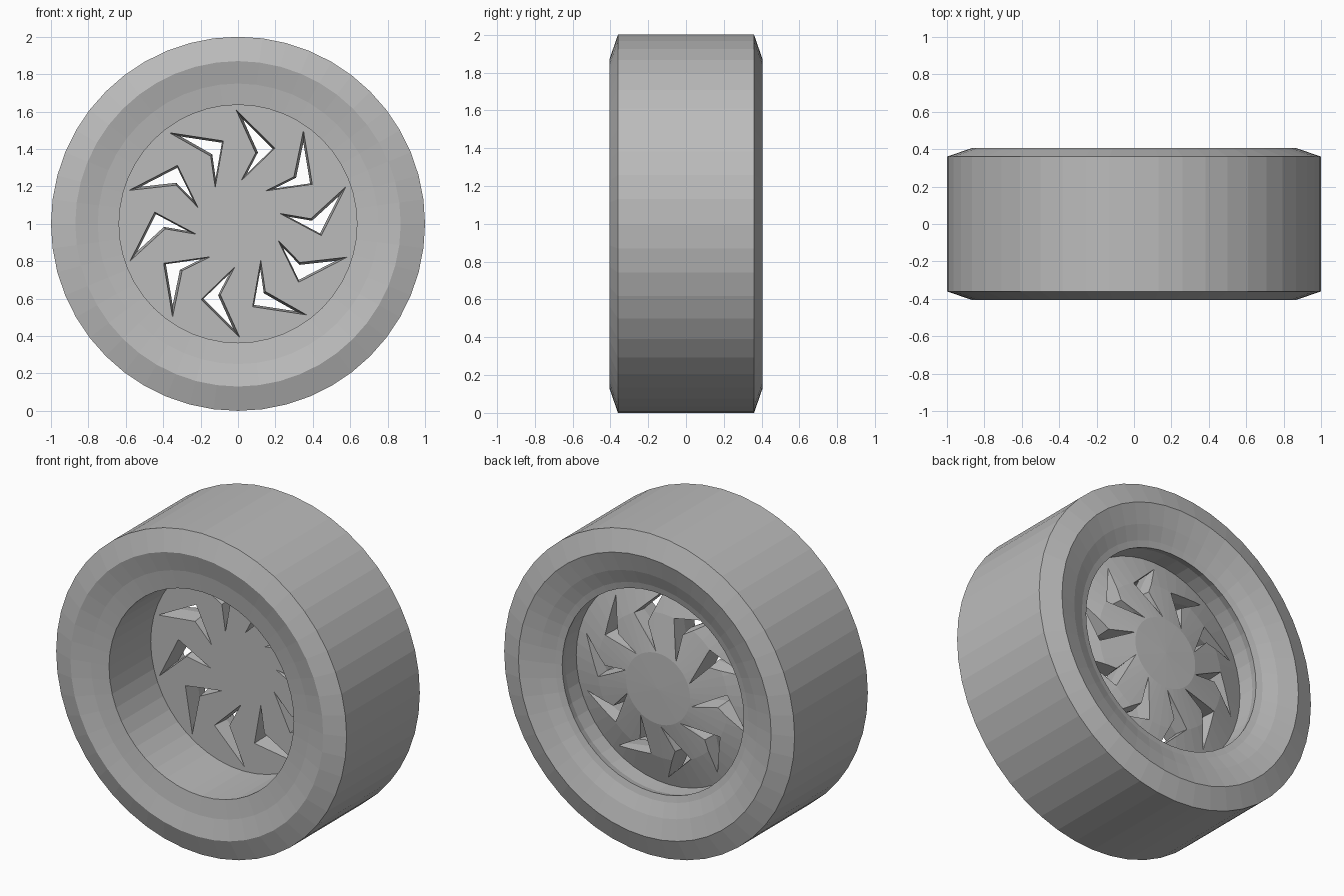
import bpy, bmesh, math

cube = bpy.data.objects.get("Cube")
if cube:
    bpy.data.objects.remove(cube, do_unlink=True)

SEGMENTS = 48
SPOKES = 10
CENTRE_Z = 1.0

grey = bpy.data.materials.new("plain grey")
grey.use_nodes = True
colour = (0.5, 0.5, 0.5, 1)
grey.diffuse_color = colour
grey.node_tree.nodes["Principled BSDF"].inputs["Base Color"].default_value = colour


def make_object(name, bm):
    bmesh.ops.remove_doubles(bm, verts=bm.verts, dist=0.0001)
    bmesh.ops.recalc_face_normals(bm, faces=bm.faces)
    mesh = bpy.data.meshes.new(name)
    bm.to_mesh(mesh)
    bm.free()
    mesh.materials.append(grey)
    obj = bpy.data.objects.new(name, mesh)
    bpy.context.collection.objects.link(obj)
    return obj


def lathe(name, profile):
    """Turn a closed (radius, y) profile around the axle."""
    bm = bmesh.new()
    rings = []
    for i in range(SEGMENTS):
        a = math.tau * i / SEGMENTS
        rings.append([bm.verts.new((r * math.sin(a), y, CENTRE_Z + r * math.cos(a)))
                      for r, y in profile])
    n = len(profile)
    for i, ring in enumerate(rings):
        after = rings[(i + 1) % SEGMENTS]
        for j in range(n):
            k = (j + 1) % n
            if profile[j][0] == 0 and profile[k][0] == 0:
                continue
            corners = [ring[j], ring[k], after[k], after[j]]
            if profile[j][0] == 0:
                corners.pop(3)
            elif profile[k][0] == 0:
                corners.pop(2)
            bm.faces.new(corners)
    return make_object(name, bm)


# Tyre with dished sidewalls and the rim barrel
lathe("tyre", [
    (0.636, -0.36), (0.75, -0.375), (0.87, -0.405), (1.0, -0.36),
    (1.0, 0.36), (0.87, 0.405), (0.75, 0.37), (0.665, 0.335),
    (0.625, 0.325), (0.636, 0.28)])

# Wheel disc, flat in front and domed at the back
disc = lathe("wheel_disc", [
    (0, 0.05), (0.64, 0.05), (0.64, 0.17), (0.45, 0.23),
    (0.22, 0.275), (0, 0.28)])

# Hooked openings, narrowing halfway through the disc
HOOK = [(0.61, 0), (0.45, -27), (0.23, -5), (0.39, -15)]
LAYERS = [(-0.03, 1.0), (0.05, 1.0), (0.15, 0.76), (0.24, 1.0), (0.35, 1.0)]


def hook_ring(bm, turn, y, scale):
    flat = [(r * math.cos(math.radians(a) + turn), r * math.sin(math.radians(a) + turn))
            for r, a in HOOK]
    mx = (flat[1][0] + flat[3][0]) / 2
    mz = (flat[1][1] + flat[3][1]) / 2
    return [bm.verts.new((mx + (x - mx) * scale, y, CENTRE_Z + mz + (z - mz) * scale))
            for x, z in flat]


bm = bmesh.new()
for s in range(SPOKES):
    turn = math.radians(19) + math.tau * s / SPOKES
    rings = [hook_ring(bm, turn, y, scale) for y, scale in LAYERS]
    for low, high in zip(rings, rings[1:]):
        for j in range(4):
            k = (j + 1) % 4
            bm.faces.new((low[j], low[k], high[k], high[j]))
    for cap in (rings[0], rings[-1]):
        bm.faces.new((cap[0], cap[1], cap[3]))
        bm.faces.new((cap[1], cap[2], cap[3]))
cutter = make_object("opening_cutter", bm)
cutter.hide_render = True
cutter.hide_viewport = True
cutter.display_type = 'WIRE'

cut = disc.modifiers.new("openings", 'BOOLEAN')
cut.operation = 'DIFFERENCE'
cut.solver = 'EXACT'
cut.object = cutter

# Bake the cut, then drop the helper
bpy.context.view_layer.update()
graph = bpy.context.evaluated_depsgraph_get()
cut_mesh = bpy.data.meshes.new_from_object(disc.evaluated_get(graph))
disc.modifiers.clear()
disc.data = cut_mesh
bpy.data.objects.remove(cutter, do_unlink=True)
